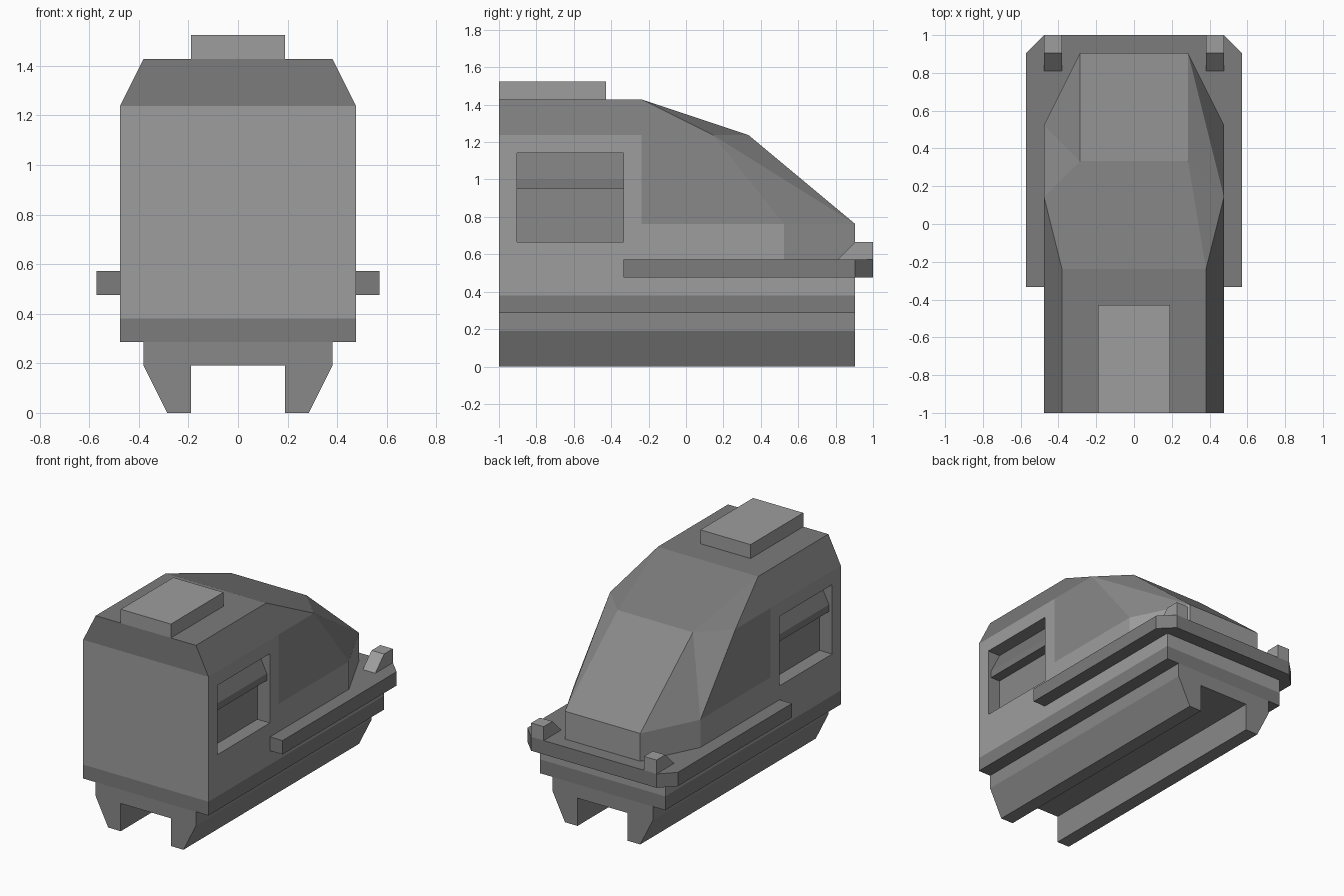
import bpy, bmesh

if "Cube" in bpy.data.objects:
    bpy.data.objects.remove(bpy.data.objects["Cube"])

U = 2 / 21  # grid module: every dimension below is in these units

# Three greys, shared by every object as material slots
LIGHT, MID, DARK = range(3)
GREYS = []
for label, v in (("light_grey", 0.34), ("mid_grey", 0.25), ("dark_grey", 0.20)):
    mat = bpy.data.materials.new(label)
    mat.diffuse_color = (v, v, v, 1)
    mat.use_nodes = True
    mat.node_tree.nodes["Principled BSDF"].inputs["Base Color"].default_value = mat.diffuse_color
    GREYS.append(mat)


def build(name, verts, faces, tones):
    """Mesh object from points in grid modules, with one tone per face."""
    bm = bmesh.new()
    vs = [bm.verts.new((x * U, y * U, z * U)) for x, y, z in verts]
    for f, tone in zip(faces, tones):
        bm.faces.new([vs[i] for i in f]).material_index = tone
    bmesh.ops.recalc_face_normals(bm, faces=bm.faces)
    me = bpy.data.meshes.new(name)
    for mat in GREYS:
        me.materials.append(mat)
    bm.to_mesh(me)
    bm.free()
    ob = bpy.data.objects.new(name, me)
    bpy.context.collection.objects.link(ob)
    return ob


def prism(name, tone, profile, axis, lo, hi):
    """Extrude a 2D profile along an axis from lo to hi."""
    def place(p, t):
        q = list(p)
        q.insert("xyz".index(axis), t)
        return q
    n = len(profile)
    verts = [place(p, t) for t in (lo, hi) for p in profile]
    faces = [range(n), range(n, 2 * n)]
    faces += [(i, (i + 1) % n, n + (i + 1) % n, n + i) for i in range(n)]
    return build(name, verts, faces, [tone] * len(faces))


def box(name, tone, x0, x1, y0, y1, z0, z1):
    return prism(name, tone, [(x0, y0), (x1, y0), (x1, y1), (x0, y1)], "z", z0, z1)


def mirrored(half):
    return half + [(-a, b) for a, b in reversed(half)]


# Twin-rail undercarriage with a channel between the rails
prism("undercarriage", MID, mirrored([(2, 2), (2, 0), (3, 0), (4, 2), (4, 3)]), "y", -10.5, 9.5)

# Dark sill and the lighter chassis course above it
box("sill", DARK, -5, 5, -10.5, 9.5, 3, 4)
box("chassis", LIGHT, -5, 5, -10.5, 9.5, 4, 5)

# Wraparound bumper with clipped corners
prism("bumper", DARK, mirrored([(6, -3.5), (6, 9.5), (5, 10.5)]), "z", 5, 6)

# Roof hatch
box("roof_hatch", LIGHT, -2, 2, -10.5, -4.5, 15, 16)

# Faceted cab: one side's points, mirrored to the other side
side = {
    "base_front": (5, -10.5, 5), "base_mid": (5, 5.5, 5), "base_nose": (3, 9.5, 5),
    "hip": (5, 5.5, 8), "nose": (3, 9.5, 8), "brow": (3, 3.5, 13),
    "shoulder": (5, 1.5, 13), "roof_rear": (4, -2.5, 15),
    "roof_front": (4, -10.5, 15), "eave": (5, -10.5, 13),
    "pane_top": (5, -2.5, 13), "pane_low": (5, -2.5, 8),
}
keys = list(side)
verts = list(side.values()) + [(-x, y, z) for x, y, z in side.values()]


def ids(names, s):
    return [keys.index(n) + (0 if s > 0 else len(keys)) for n in names.split()]


panels = []
for s in (1, -1):
    for tone, f in (
            (LIGHT, "base_front base_mid hip pane_low pane_top eave"),
            (MID, "pane_low hip shoulder pane_top"),
            (LIGHT, "base_mid base_nose nose hip"),
            (DARK, "eave pane_top shoulder roof_rear roof_front"),
            (DARK, "roof_rear shoulder brow")):
        panels.append((ids(f, s), tone))
# The twisted corner facets are split along opposite diagonals on each side
for f, s in (("shoulder hip nose", 1), ("shoulder nose brow", 1),
             ("shoulder hip brow", -1), ("hip nose brow", -1)):
    panels.append((ids(f, s), MID))
# Faces spanning the width
for tone, f in ((LIGHT, "base_front eave"), (DARK, "eave roof_front"),
                (DARK, "roof_front roof_rear"), (DARK, "roof_rear brow"),
                (MID, "brow nose"), (LIGHT, "nose base_nose"),
                (LIGHT, "base_front base_mid base_nose")):
    panels.append((ids(f, 1) + ids(f, -1)[::-1], tone))
cab = build("cab", verts, *zip(*panels))

for s, label in ((1, "right"), (-1, "left")):
    # Side window recess
    cutter = box("window_cutter", MID, s * 4, s * 6, -9.5, -3.5, 7, 12)
    cutter.hide_render = True
    mod = cab.modifiers.new("window", "BOOLEAN")
    mod.operation = "DIFFERENCE"
    mod.solver = "EXACT"
    mod.object = cutter
    bpy.context.view_layer.objects.active = cab
    bpy.ops.object.modifier_apply(modifier=mod.name)
    bpy.data.objects.remove(cutter)

    # Sloped visor inside the window
    visor = [(s * x, z) for x, z in ((4, 12), (4.75, 10.5), (4.75, 10), (4, 10))]
    prism("window_visor_" + label, DARK, visor, "y", -9.5, -3.5)

    # Wedge-backed lamp on the bumper
    lamp = [(8.5, 6), (9.5, 7), (10.5, 7), (10.5, 6)]
    prism("lamp_" + label, LIGHT, lamp, "x", s * 4, s * 5)
